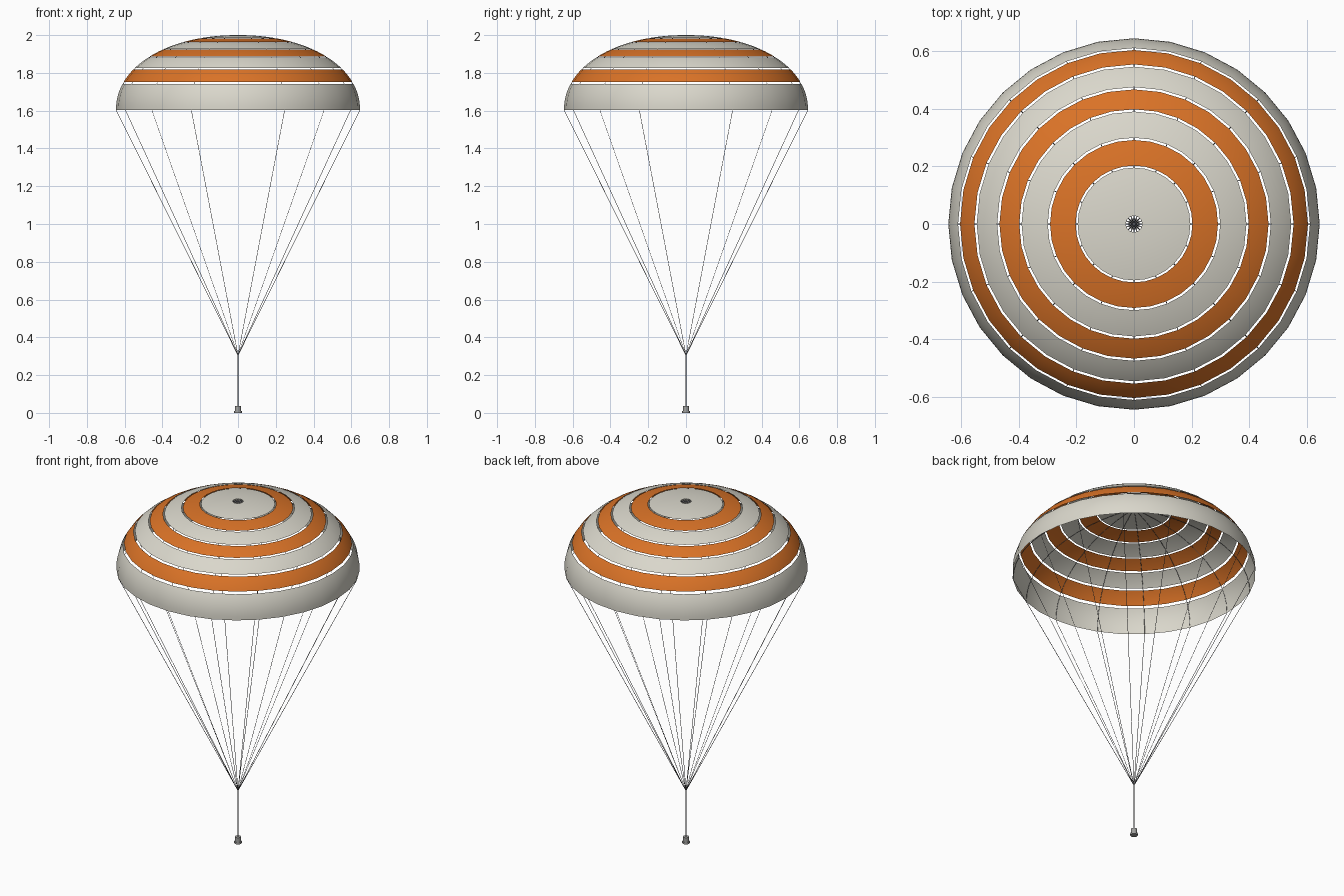
import bpy
from math import sin, cos, tau

cube = bpy.data.objects.get("Cube")
if cube:
    bpy.data.objects.remove(cube)

SIDES, CORDS = 32, 16
RIM_R, RIM_Z, RISE, POWER = 0.646, 1.603, 0.397, 2.1
KNOT_Z = 0.305


def material(name, colour):
    mat = bpy.data.materials.new(name)
    mat.use_nodes = True
    mat.diffuse_color = (*colour, 1)
    mat.node_tree.nodes["Principled BSDF"].inputs["Base Color"].default_value = (*colour, 1)
    return mat


white = material("off white fabric", (0.70, 0.68, 0.60))
orange = material("orange fabric", (0.70, 0.17, 0.02))
cord_grey = material("dark grey cord", (0.12, 0.12, 0.13))
metal = material("grey metal", (0.36, 0.36, 0.35))


def dome_z(r):
    """Height of the canopy at distance r from its axis."""
    return RIM_Z + RISE * max(0, 1 - (r / RIM_R) ** POWER) ** (1 / POWER)


def lathe(name, profile, mat, closed=False):
    """Revolve (radius, z) points, listed from the axis outward."""
    verts = [(r * cos(tau * i / SIDES), r * sin(tau * i / SIDES), z)
             for r, z in profile for i in range(SIDES)]
    faces = []
    for k in range(len(profile) - 1):
        for i in range(SIDES):
            a, b = k * SIDES + i, k * SIDES + (i + 1) % SIDES
            faces.append((a, a + SIDES, b + SIDES, b))
    if closed:
        last = (len(profile) - 1) * SIDES
        faces += [tuple(range(SIDES)), tuple(last + i for i in reversed(range(SIDES)))]
    mesh = bpy.data.meshes.new(name)
    mesh.from_pydata(verts, [], faces)
    mesh.materials.append(mat)
    obj = bpy.data.objects.new(name, mesh)
    bpy.context.collection.objects.link(obj)
    bpy.ops.object.select_all(action='DESELECT')
    bpy.context.view_layer.objects.active = obj
    obj.select_set(True)
    bpy.ops.object.shade_smooth_by_angle(angle=0.6)
    return obj


def cords(name, paths, radius, mat):
    """Thin square-section cords along straight-sided paths."""
    curve = bpy.data.curves.new(name, 'CURVE')
    curve.dimensions = '3D'
    curve.bevel_depth = radius
    curve.bevel_resolution = 0
    curve.use_fill_caps = True
    for path in paths:
        spline = curve.splines.new('POLY')
        spline.points.add(len(path) - 1)
        for point, co in zip(spline.points, path):
            point.co = (*co, 1)
    curve.materials.append(mat)
    obj = bpy.data.objects.new(name, curve)
    bpy.context.collection.objects.link(obj)
    return obj


# Canopy: fabric rings separated by open slots, with a vent at the crown
rings = [(0.028, 0.196), (0.203, 0.292), (0.300, 0.391), (0.399, 0.468),
         (0.476, 0.547), (0.555, 0.605), (0.612, RIM_R)]
STEPS = 8
for n, (inner, outer) in enumerate(rings):
    profile = []
    for k in range(STEPS + 1):
        t = k / STEPS
        if outer == RIM_R:
            t = sin(t * tau / 4)   # closer spacing where the skirt turns vertical
        r = inner + (outer - inner) * t
        profile.append((r, dome_z(r)))
    lathe(f"canopy_ring_{n + 1}", profile, orange if n % 2 else white)

# Suspension lines: crown, along the inside of the canopy, rim, then the knot
paths = []
for i in range(CORDS):
    c, s = cos(tau * i / CORDS), sin(tau * i / CORDS)
    path = [(0, 0, dome_z(0) - 0.002)]
    for k in range(1, 15):
        r = RIM_R * sin(k / 14 * tau / 4)
        inside = r * 0.997
        path.append((inside * c, inside * s, dome_z(r) - 0.002))
    path.append((0, 0, KNOT_Z))
    paths.append(path)
cords("suspension_lines", paths, 0.0013, cord_grey)

# Riser between the knot and the payload fitting
cords("riser", [[(0, 0, KNOT_Z + 0.005), (0, 0, 0.03)]], 0.003, cord_grey)

# Payload fitting: a short drum with a wider foot
lathe("payload_fitting", [(0.006, 0.037), (0.016, 0.037), (0.016, 0.010),
                          (0.020, 0.010), (0.020, 0)], metal, closed=True)
